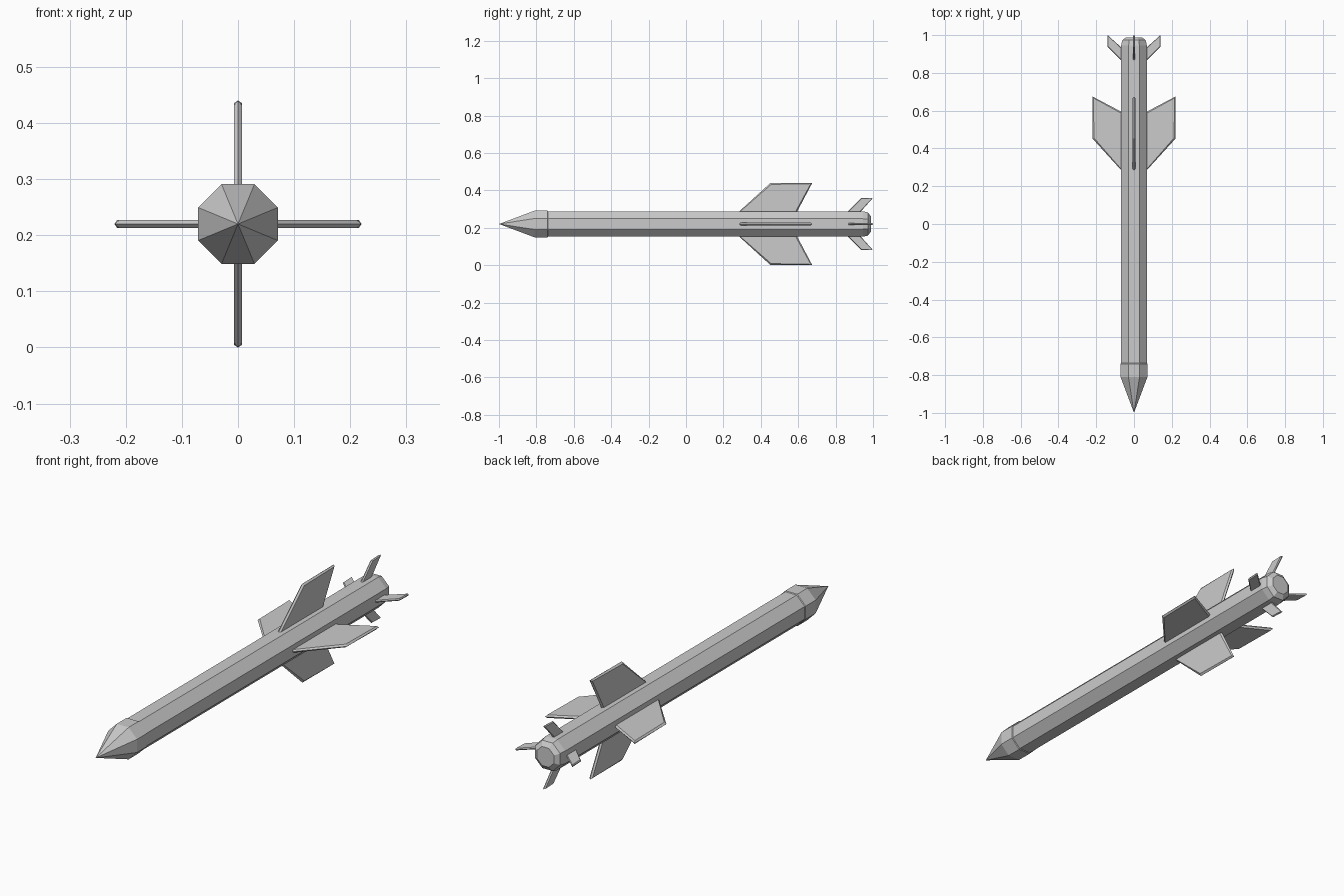
import bpy, bmesh, math

if "Cube" in bpy.data.objects:
    bpy.data.objects.remove(bpy.data.objects["Cube"])

SIDES = 8
AXIS_Z = 0.22


def add_object(name, bm):
    bmesh.ops.recalc_face_normals(bm, faces=bm.faces)
    mesh = bpy.data.meshes.new(name)
    bm.to_mesh(mesh)
    bm.free()
    obj = bpy.data.objects.new(name, mesh)
    bpy.context.collection.objects.link(obj)
    obj.location.z = AXIS_Z
    return obj


def tube(name, profile):
    """Octagonal solid along y; profile is (y, half width across flats), 0 makes a point."""
    bm = bmesh.new()
    rings = []
    for y, apothem in profile:
        r = apothem / math.cos(math.pi / SIDES)
        if apothem == 0:
            rings.append([bm.verts.new((0, y, 0))] * SIDES)
            continue
        angles = [2 * math.pi * (i + 0.5) / SIDES for i in range(SIDES)]
        rings.append([bm.verts.new((r * math.cos(a), y, r * math.sin(a))) for a in angles])
    for a, b in zip(rings, rings[1:]):
        for i in range(SIDES):
            j = (i + 1) % SIDES
            bm.faces.new(dict.fromkeys((a[i], a[j], b[j], b[i])))
    for ring in (rings[0], rings[-1]):
        if ring[0] is not ring[1]:
            bm.faces.new(ring)
    return add_object(name, bm)


def fins(name, outline, bevel, half_thickness):
    """Four swept fins with chamfered edges; outline is (radius, y)."""
    for k in range(4):
        bm = bmesh.new()
        face = bm.faces.new([bm.verts.new((r, y, 0)) for r, y in outline])
        face.normal_update()
        bmesh.ops.inset_individual(bm, faces=[face], thickness=bevel, depth=0)
        for v in face.verts:
            v.co.z = half_thickness
        # second half of the blade
        copy = bmesh.ops.duplicate(bm, geom=bm.verts[:] + bm.edges[:] + bm.faces[:])
        for v in copy["geom"]:
            if isinstance(v, bmesh.types.BMVert):
                v.co.z *= -1
        bmesh.ops.remove_doubles(bm, verts=bm.verts, dist=1e-5)
        obj = add_object(f"{name}_{k + 1}", bm)
        obj.rotation_euler.y = k * math.pi / 2


# Body with rounded tail, and slightly wider pointed nose
tube("body", [(-0.76, 0.068), (0.945, 0.068), (0.973, 0.062), (0.988, 0.042)])
tube("nose_cone", [(-1.0, 0), (-0.81, 0.071), (-0.74, 0.071), (-0.735, 0.066)])

# Large wings and small tail fins
fins("wing", [(0.045, 0.26), (0.22, 0.452), (0.22, 0.675), (0.045, 0.583)], 0.009, 0.007)
fins("tail_fin", [(0.045, 0.845), (0.14, 0.937), (0.14, 1.0), (0.045, 0.915)], 0.004, 0.005)
